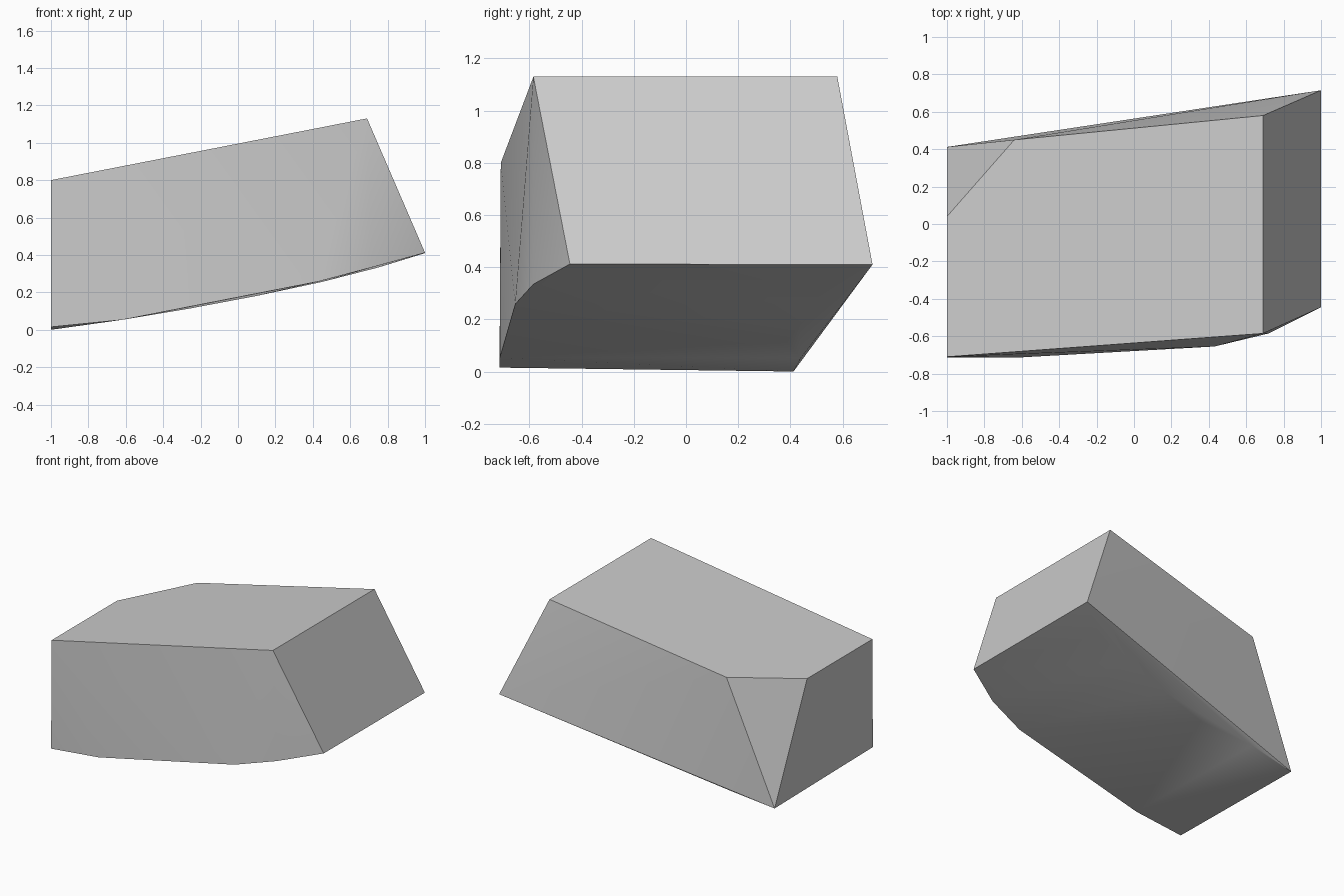
import bpy
import bmesh
import math
from mathutils import Vector

cube = bpy.data.objects.get("Cube")
if cube:
    bpy.data.objects.remove(cube, do_unlink=True)

# Stone colour
stone = bpy.data.materials.new("stone_grey")
stone.use_nodes = True
grey = (0.6, 0.6, 0.6, 1.0)
stone.diffuse_color = grey
stone.node_tree.nodes["Principled BSDF"].inputs["Base Color"].default_value = grey

# Sloping top, with one corner cut away
top = [(-1, -.71, .8), (.69, -.585, 1.13), (.69, .58, 1.13),
       (-.64, .45, .87), (-1, .04, .8)]

# Bowed lower front edge
front_edge = [(-1, -.715, .015), (-.62, -.714, .053), (.43, -.655, .258),
              (.72, -.585, .335), (1, -.445, .412)]

# Lower back edge
back_start, back_end = Vector((-1, .412, 0)), Vector((1, .715, .41))
back_edge = [back_start, back_end]

# Belly of the underside, sagging below the back edge
belly = [(-.64, .44, .052)]
for x, z in ((-.25, .115), (.1, .181), (.45, .256), (.75, .333)):
    y = back_start.lerp(back_end, (x + 1) / 2).y - .14
    belly.append((x, y, z))

# Faceted block wrapped around the edge points
bm = bmesh.new()
for point in top + front_edge + back_edge + belly:
    bm.verts.new(point)
hull = bmesh.ops.convex_hull(bm, input=bm.verts)
loose = {g for g in hull["geom_interior"] + hull["geom_unused"]
         if isinstance(g, bmesh.types.BMVert)}
bmesh.ops.delete(bm, geom=list(loose), context="VERTS")
bmesh.ops.dissolve_limit(bm, angle_limit=math.radians(1),
                         verts=bm.verts, edges=bm.edges)
bmesh.ops.recalc_face_normals(bm, faces=bm.faces)

mesh = bpy.data.meshes.new("stone_block")
bm.to_mesh(mesh)
bm.free()
mesh.materials.append(stone)
block = bpy.data.objects.new("stone_block", mesh)
bpy.context.collection.objects.link(block)

# Soft bends, crisp corners
bpy.ops.object.select_all(action="DESELECT")
block.select_set(True)
bpy.context.view_layer.objects.active = block
bpy.ops.object.shade_smooth_by_angle(angle=math.radians(30))
